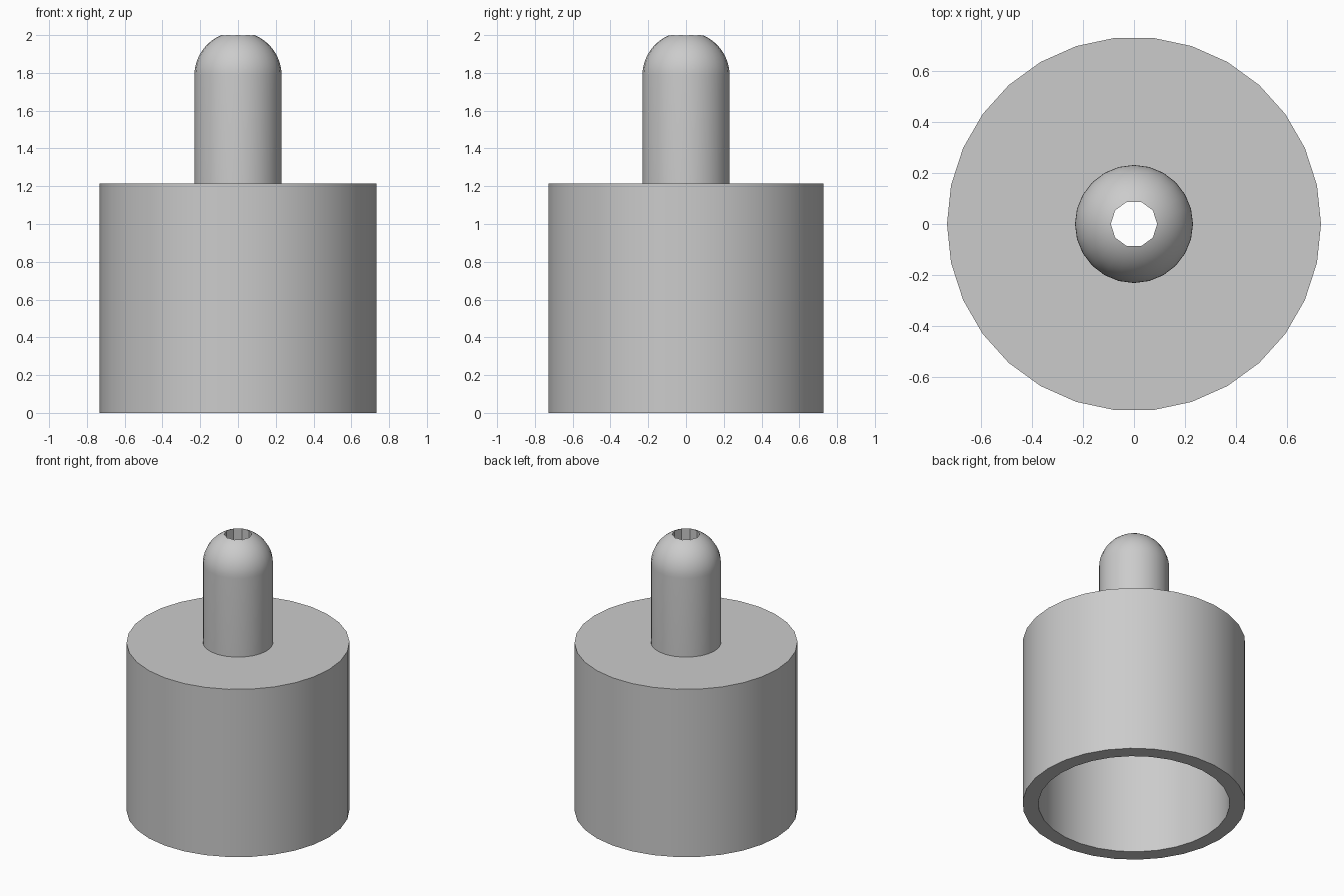
import bpy, bmesh
from math import sin, cos, pi, radians

if "Cube" in bpy.data.objects:
    bpy.data.objects.remove(bpy.data.objects["Cube"])

BASE_R, CAVITY_R, NECK_R, BORE_R = 0.732, 0.628, 0.231, 0.091
BASE_TOP, CEILING, DOME_Z = 1.215, 0.91, 1.786

grey = bpy.data.materials.new("plain_grey")
grey.use_nodes = True
colour = (0.6, 0.6, 0.6, 1)
grey.diffuse_color = colour
grey.node_tree.nodes["Principled BSDF"].inputs["Base Color"].default_value = colour


def lathe(name, profile, sides):
    """Revolve (radius, z) points about z and cap both ends."""
    bm = bmesh.new()
    rings = [[bm.verts.new((r * cos(2 * pi * i / sides), r * sin(2 * pi * i / sides), z))
              for i in range(sides)] for r, z in profile]
    for low, high in zip(rings, rings[1:]):
        for i in range(sides):
            j = (i + 1) % sides
            bm.faces.new((low[i], low[j], high[j], high[i]))
    bm.faces.new(rings[0])
    bm.faces.new(rings[-1])
    bmesh.ops.recalc_face_normals(bm, faces=bm.faces)
    mesh = bpy.data.meshes.new(name)
    bm.to_mesh(mesh)
    bm.free()
    mesh.materials.append(grey)
    obj = bpy.data.objects.new(name, mesh)
    bpy.context.collection.objects.link(obj)
    return obj


def combine(target, other, operation):
    """Apply a boolean with another solid, then discard that solid."""
    mod = target.modifiers.new(operation, "BOOLEAN")
    mod.operation = operation
    mod.solver = "EXACT"
    mod.object = other
    bpy.ops.object.modifier_apply(modifier=mod.name)
    bpy.data.objects.remove(other)


# Hollow cup
body = lathe("cup_with_neck", [(CAVITY_R, CEILING), (CAVITY_R, 0), (BASE_R, 0),
                               (BASE_R, BASE_TOP)], 30)
bpy.context.view_layer.objects.active = body
body.select_set(True)

# Round-tipped neck
dome = [(NECK_R * cos(radians(a)), DOME_Z + NECK_R * sin(radians(a)))
        for a in range(0, 85, 6)]
neck = lathe("neck", [(NECK_R, BASE_TOP - 0.1)] + dome, 24)
combine(body, neck, "UNION")

# Bore through the neck into the cavity
bore = lathe("bore_cutter", [(BORE_R, CEILING - 0.2), (BORE_R, 2.2)], 10)
combine(body, bore, "DIFFERENCE")

# Smooth walls, sharp rims
bpy.ops.object.shade_smooth_by_angle(angle=radians(30))
